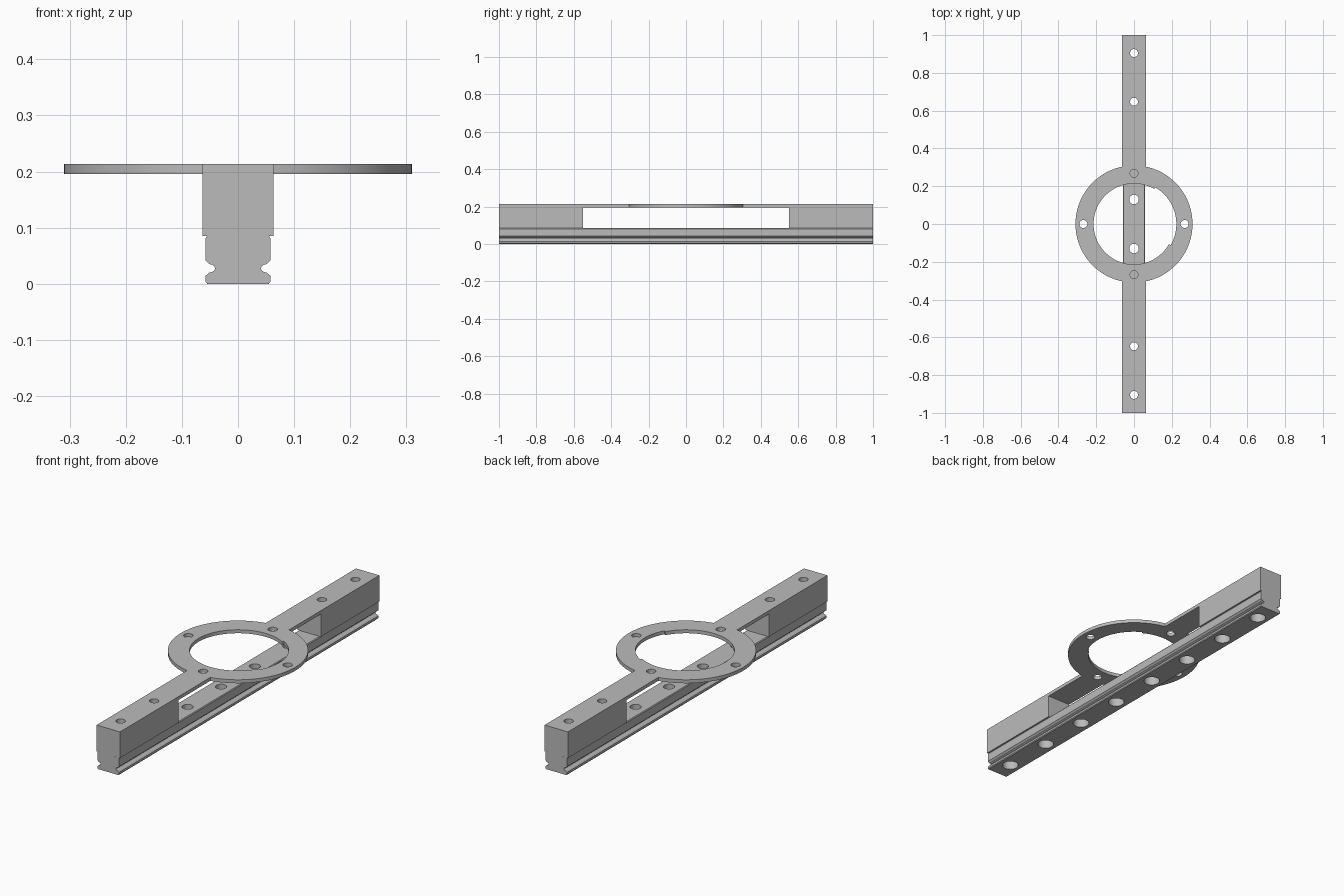
import bpy, bmesh
from math import cos, sin, radians

if "Cube" in bpy.data.objects:
    bpy.data.objects.remove(bpy.data.objects["Cube"])

steel = bpy.data.materials.new("satin grey")
steel.use_nodes = True
grey = (0.5, 0.5, 0.5, 1)
steel.diffuse_color = grey
steel.node_tree.nodes["Principled BSDF"].inputs["Base Color"].default_value = grey

RAIL_TOP, TOP, PLATE_BOTTOM = 0.085, 0.213, 0.196
HOLES = [s * y for y in (0.13, 0.388, 0.647, 0.905) for s in (-1, 1)]


def prism(name, points, direction):
    """Closed solid made by sweeping a flat outline along a direction."""
    bm = bmesh.new()
    face = bm.faces.new([bm.verts.new(p) for p in points])
    ext = bmesh.ops.extrude_face_region(bm, geom=[face])["geom"]
    bmesh.ops.translate(bm, vec=direction,
                        verts=[v for v in ext if isinstance(v, bmesh.types.BMVert)])
    bmesh.ops.recalc_face_normals(bm, faces=bm.faces)
    mesh = bpy.data.meshes.new(name)
    bm.to_mesh(mesh)
    bm.free()
    mesh.materials.append(steel)
    obj = bpy.data.objects.new(name, mesh)
    bpy.context.collection.objects.link(obj)
    return obj


def box(name, hx, hy, z0, z1):
    outline = [(-hx, -hy, z0), (hx, -hy, z0), (hx, hy, z0), (-hx, hy, z0)]
    return prism(name, outline, (0, 0, z1 - z0))


def disc(name, r, z0, z1, x=0, y=0, n=32):
    outline = [(x + r * cos(radians(360 * i / n)), y + r * sin(radians(360 * i / n)), z0)
               for i in range(n)]
    return prism(name, outline, (0, 0, z1 - z0))


def combine(target, tool, operation="DIFFERENCE"):
    """Apply a boolean and discard the tool."""
    tool.hide_render = True
    mod = target.modifiers.new("combine", "BOOLEAN")
    mod.operation, mod.solver, mod.object = operation, "EXACT", tool
    bpy.context.view_layer.objects.active = target
    bpy.ops.object.modifier_apply(modifier=mod.name)
    bpy.data.objects.remove(tool)


# Guide rail: mirrored profile with a rounded side groove
side = [(0.055, 0), (0.058, 0.004), (0.058, 0.014), (0.051, 0.020), (0.046, 0.021),
        (0.042, 0.024), (0.041, 0.027), (0.042, 0.031), (0.046, 0.034), (0.051, 0.035),
        (0.058, 0.042), (0.058, 0.081), (0.055, RAIL_TOP)]
profile = side + [(-x, z) for x, z in reversed(side)]
rail = prism("guide_rail", [(x, -1, z) for x, z in profile], (0, 2, 0))

# Bolt holes with counterbores from below
for y in HOLES:
    combine(rail, disc("bolt_cutter", 0.025, -0.1, 0.15, y=y))
    combine(rail, disc("counterbore_cutter", 0.037, -0.1, 0.05, y=y))

# Bracket: end blocks joined by a thin strip, with a ring in the middle
bracket = box("ring_bracket", 0.063, 1, RAIL_TOP, TOP)
combine(bracket, box("window_cutter", 0.2, 0.55, 0, PLATE_BOTTOM))
combine(bracket, disc("ring_outer", 0.31, PLATE_BOTTOM, TOP, n=96), "UNION")
combine(bracket, disc("ring_opening", 0.214, 0.15, 0.3, n=96))

# Shallow quarter recess along the inside of the ring
arc = [(0.224 * cos(radians(a)), 0.224 * sin(radians(a)), 0.15) for a in range(-30, 61, 3)]
combine(bracket, prism("recess_cutter", [(0, 0, 0.15)] + arc, (0, 0, 0.15)))

# Screw holes in the blocks and ring
for s in (-1, 1):
    for x, y in ((0, 0.647), (0, 0.905), (0, 0.268), (0.268, 0)):
        combine(bracket, disc("screw_cutter", 0.021, 0, 0.3, s * x, s * y))

# Smooth the round walls, keep the edges sharp
bpy.ops.object.select_all(action="DESELECT")
for obj in (rail, bracket):
    obj.select_set(True)
bpy.context.view_layer.objects.active = bracket
bpy.ops.object.shade_smooth_by_angle(angle=radians(25))
